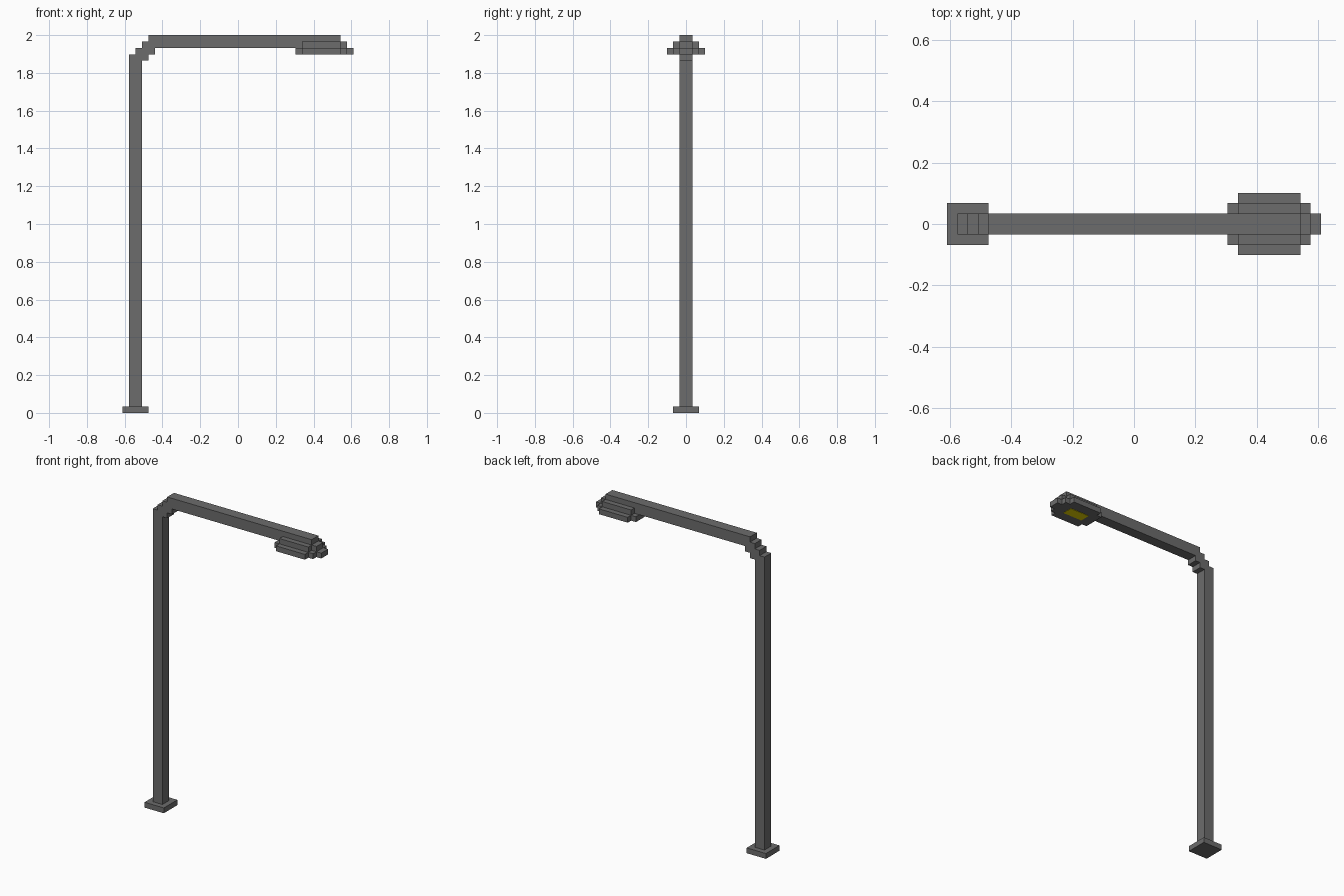
import bpy
import bmesh

old = bpy.data.objects.get("Cube")
if old:
    bpy.data.objects.remove(old, do_unlink=True)

U = 2 / 59          # one block of the stepped grid
X0 = -18            # grid column 0 in blocks from the centre


def material(name, rgb):
    m = bpy.data.materials.new(name)
    m.use_nodes = True
    m.diffuse_color = (*rgb, 1)
    m.node_tree.nodes["Principled BSDF"].inputs["Base Color"].default_value = (*rgb, 1)
    return m


metal = material("dark grey metal", (0.15, 0.15, 0.15))
glow = material("lamp yellow", (0.78, 0.65, 0.0))


def prism(name, outline, lo, hi, mat, axis="z"):
    """Extrude an outline given in blocks: (x, y) along z, or (x, z) along y."""
    bm = bmesh.new()
    place = (lambda a, b: (a, b, lo)) if axis == "z" else (lambda a, b: (a, lo, b))
    verts = [bm.verts.new([c * U for c in place(a + X0, b)]) for a, b in outline]
    face = bm.faces.new(verts)
    ext = bmesh.ops.extrude_face_region(bm, geom=[face])
    moved = [g for g in ext["geom"] if isinstance(g, bmesh.types.BMVert)]
    d = (hi - lo) * U
    bmesh.ops.translate(bm, verts=moved, vec=(0, 0, d) if axis == "z" else (0, d, 0))
    bmesh.ops.recalc_face_normals(bm, faces=bm.faces)
    mesh = bpy.data.meshes.new(name)
    bm.to_mesh(mesh)
    bm.free()
    mesh.materials.append(mat)
    obj = bpy.data.objects.new(name, mesh)
    bpy.context.collection.objects.link(obj)
    return obj


def mirrored(half):
    """Complete a half outline across y = 0."""
    return half + [(x, -y) for x, y in reversed(half)]


# Square foot
prism("base_plate", mirrored([(0, 2), (4, 2)]), 0, 1, metal)

# Pole, stepped elbow and arm in one side profile
prism("pole_and_arm", [
    (1, 1), (3, 1), (3, 55), (4, 55), (4, 56), (5, 56), (5, 57), (34, 57),
    (34, 59), (4, 59), (4, 58), (3, 58), (3, 57), (2, 57), (2, 56), (1, 56),
], -1, 1, metal, axis="y")

# Lamp head in two stepped layers
prism("lamp_head_lower", mirrored([
    (27, 2), (28, 2), (28, 3), (34, 3), (34, 2), (35, 2), (35, 1), (36, 1),
]), 56, 57, metal)
prism("lamp_head_upper", mirrored([
    (28, 2), (34, 2), (34, 1), (35, 1),
]), 57, 58, metal)

# Light panel on the underside
prism("light_panel", mirrored([(29, 1), (33, 1)]), 55.94, 56.02, glow)
